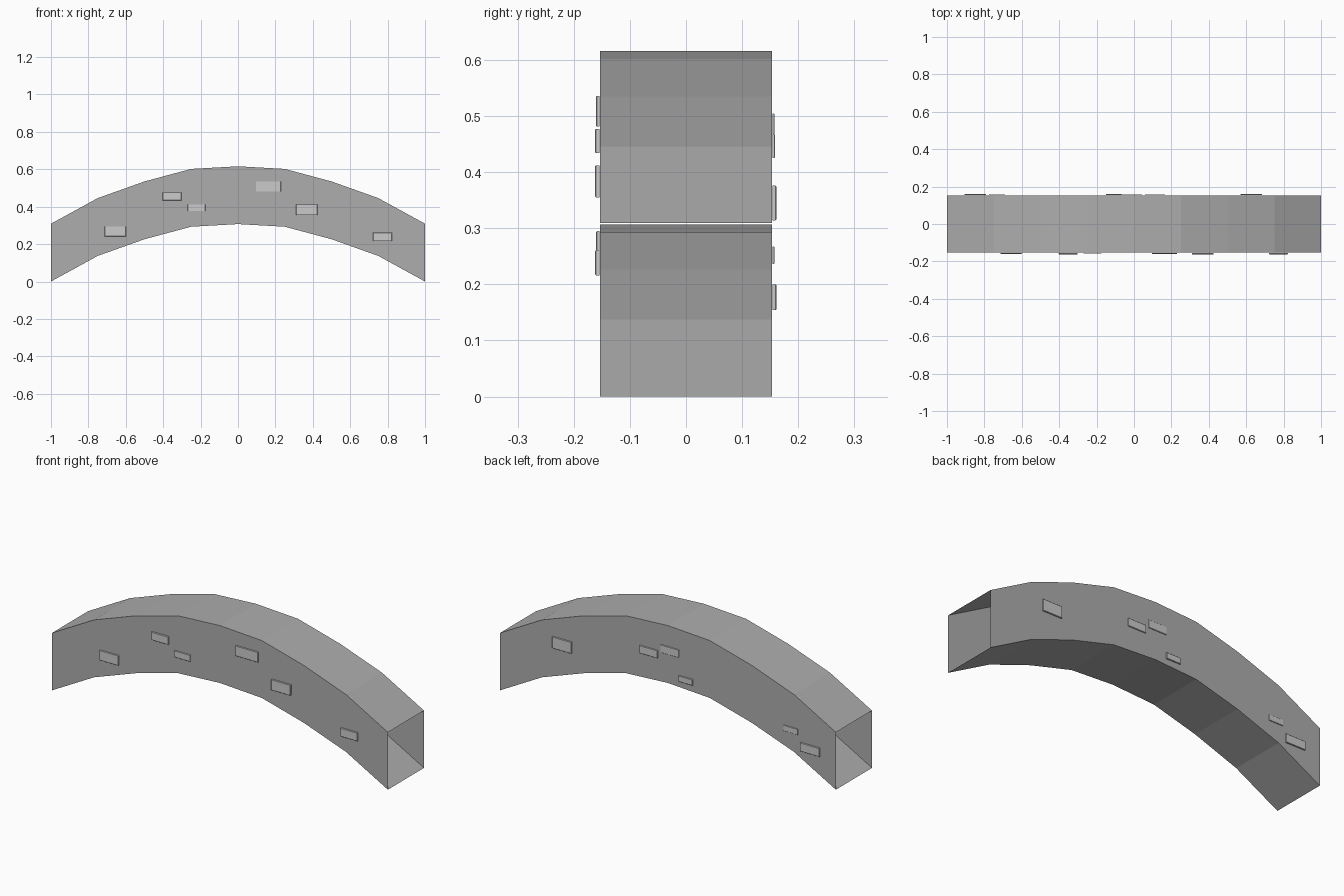
import bpy, bmesh

if "Cube" in bpy.data.objects:
    bpy.data.objects.remove(bpy.data.objects["Cube"])

W = 0.1535  # half depth of the arch
T = 0.309   # height of the arch band
half = [(0, 0.307), (0.25, 0.293), (0.5, 0.226), (0.75, 0.137), (1, 0)]
path = [(-x, z) for x, z in half[:0:-1]] + half


def grey(name, v):
    mat = bpy.data.materials.new(name)
    mat.diffuse_color = (v, v, v, 1)
    mat.use_nodes = True
    mat.node_tree.nodes["Principled BSDF"].inputs["Base Color"].default_value = mat.diffuse_color
    return mat


arch_mat = grey("dark_stone", 0.42)
brick_mat = grey("light_stone", 0.66)


def finish(bm, name, mat):
    me = bpy.data.meshes.new(name)
    bm.to_mesh(me)
    bm.free()
    me.materials.append(mat)
    ob = bpy.data.objects.new(name, me)
    bpy.context.collection.objects.link(ob)
    return ob


# Arch: four-sided tube swept along the path, open at both ends
bm = bmesh.new()
rings = [[bm.verts.new((x, y, z + h)) for y, h in ((-W, 0), (W, 0), (W, T), (-W, T))]
         for x, z in path]
for a, b in zip(rings, rings[1:]):
    for i in range(4):
        j = (i + 1) % 4
        bm.faces.new((a[i], a[j], b[j], b[i]))
bmesh.ops.recalc_face_normals(bm, faces=bm.faces)
# an open tube: make sure the top faces point up
top = max(bm.faces, key=lambda f: f.calc_center_median().z)
if top.normal.z < 0:
    bmesh.ops.reverse_faces(bm, faces=bm.faces)
finish(bm, "arch", arch_mat)


def brick(name, side, x0, x1, z0, z1, out):
    """Shallow raised brick on the front (-1) or back (1) wall."""
    y0, y1 = side * (W + 0.0003), side * out
    bm = bmesh.new()
    bmesh.ops.create_cube(bm, size=1)
    for v in bm.verts:
        v.co = ((x0 + x1) / 2 + v.co.x * (x1 - x0),
                (y0 + y1) / 2 + v.co.y * abs(y1 - y0),
                (z0 + z1) / 2 + v.co.z * (z1 - z0))
    # soften only the outer rim
    rim = [e for e in bm.edges if all(abs(v.co.y - y1) < 1e-5 for v in e.verts)]
    bmesh.ops.bevel(bm, geom=rim, offset=0.0015, segments=1, affect='EDGES')
    finish(bm, name, brick_mat)


# Raised bricks: x range, z range, outer y
front = [(-0.713, -0.6, 0.241, 0.295, 0.160), (-0.403, -0.302, 0.434, 0.477, 0.162),
         (-0.27, -0.174, 0.376, 0.412, 0.159), (0.095, 0.23, 0.481, 0.536, 0.160),
         (0.31, 0.425, 0.355, 0.412, 0.162), (0.723, 0.823, 0.216, 0.261, 0.162)]
back = [(0.57, 0.685, 0.314, 0.376, 0.161), (0.06, 0.167, 0.425, 0.467, 0.159),
        (-0.067, 0.042, 0.462, 0.504, 0.158), (-0.15, -0.066, 0.335, 0.367, 0.161),
        (-0.775, -0.69, 0.236, 0.267, 0.158), (-0.907, -0.79, 0.154, 0.2, 0.161)]
for label, side, rows in (("front_brick", -1, front), ("back_brick", 1, back)):
    for i, r in enumerate(rows):
        brick(f"{label}_{i + 1}", side, *r)
